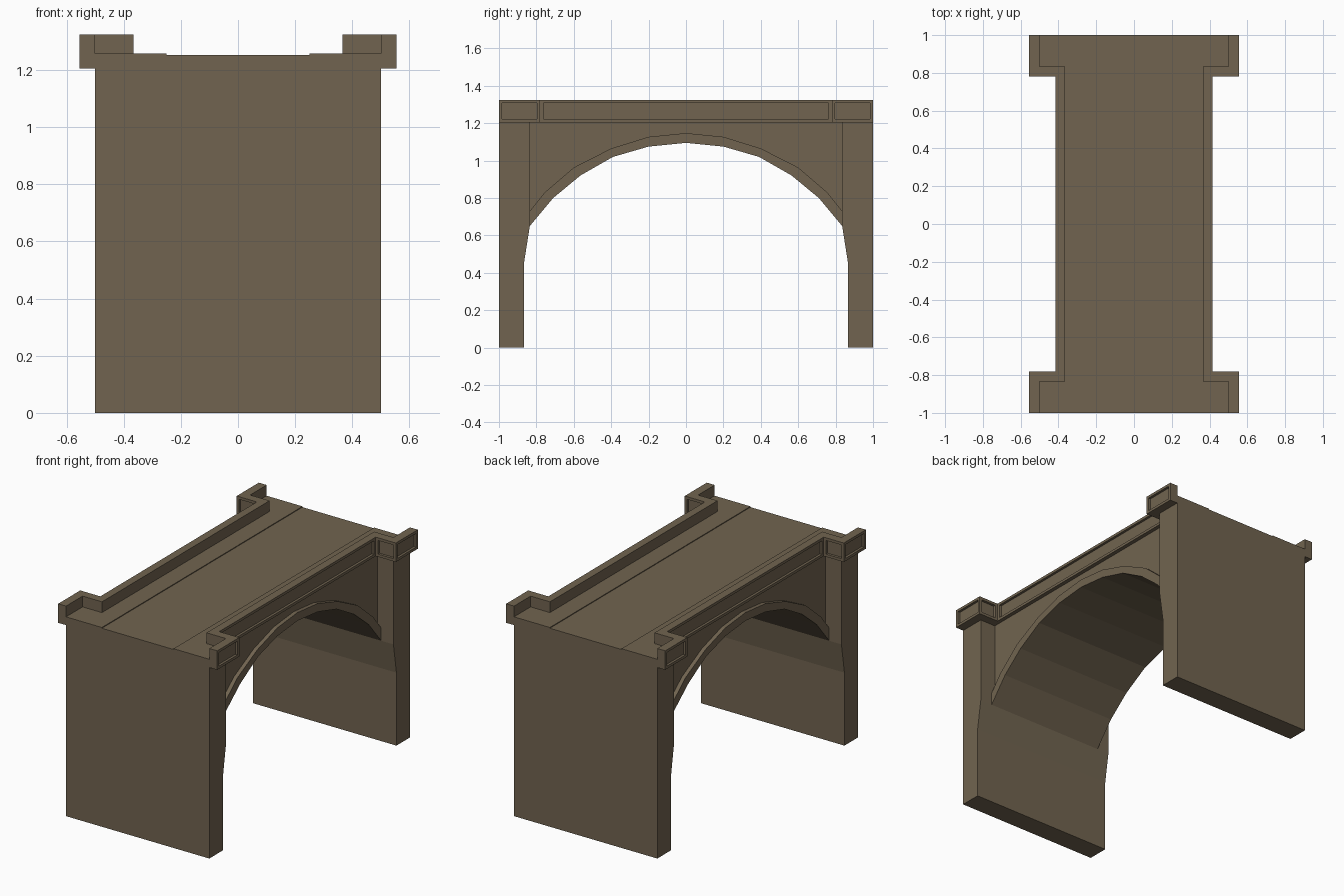
import bpy, bmesh
from mathutils import Vector

if "Cube" in bpy.data.objects:
    bpy.data.objects.remove(bpy.data.objects["Cube"])

stone = bpy.data.materials.new("brown stone")
stone.diffuse_color = (0.165, 0.127, 0.08, 1)
stone.use_nodes = True
stone.node_tree.nodes["Principled BSDF"].inputs["Base Color"].default_value = stone.diffuse_color


def prism(name, pts, axis, lo, hi, drop=None, panels=None):
    """Extrude a 2D profile along x (pts are y,z) or z (pts are x,y)."""
    bm = bmesh.new()

    def put(p, h):
        return bm.verts.new((h, p[0], p[1]) if axis == "x" else (p[0], p[1], h))
    a = [put(p, lo) for p in pts]
    b = [put(p, hi) for p in pts]
    bm.faces.new(a)
    bm.faces.new(b)
    n = len(pts)
    for i in range(n):
        j = (i + 1) % n
        bm.faces.new((a[i], a[j], b[j], b[i]))
    bmesh.ops.recalc_face_normals(bm, faces=bm.faces[:])
    if panels:
        # sunken rectangular panels
        fs = [f for f in bm.faces if panels(f.normal, f.calc_center_median())]
        bmesh.ops.inset_individual(bm, faces=fs, thickness=0.024, depth=0)
        bmesh.ops.inset_individual(bm, faces=fs, thickness=0.0005, depth=-0.015)
    if drop:
        # leave out faces buried against neighbouring parts
        fs = [f for f in bm.faces if drop(f.normal, f.calc_center_median())]
        bmesh.ops.delete(bm, geom=fs, context="FACES")
    me = bpy.data.meshes.new(name)
    bm.to_mesh(me)
    bm.free()
    me.materials.append(stone)
    ob = bpy.data.objects.new(name, me)
    bpy.context.collection.objects.link(ob)
    return ob


def mirrored(half):
    """Mirror a half curve that ends on the centre line."""
    return half + [(-y, z) for y, z in reversed(half[:-1])]


BASE, TOP = 1.205, 1.325
ROAD, CURB = 1.252, 1.257

inner = mirrored([(0.835, 0.65), (0.71, 0.80), (0.565, 0.92),
                  (0.39, 1.02), (0.2, 1.075), (0, 1.095)])
outer = mirrored([(0.835, 0.73), (0.755, 0.83), (0.6, 0.963),
                  (0.4, 1.065), (0.2, 1.127), (0, 1.147)])

# end piers
for s, tag in ((-1, "front"), (1, "back")):
    pts = [(1, 0), (1, BASE), (0.835, BASE), (0.835, 0.65), (0.865, 0.46), (0.865, 0)]
    prism(tag + "_pier", [(s * y, z) for y, z in pts], "x", -0.5, 0.5,
          drop=lambda n, c: n.z > 0.9)

# recessed side walls above the arch
prism("spandrel_walls", outer + [(-0.835, BASE), (0.835, BASE)], "x", -0.39, 0.39,
      drop=lambda n, c: abs(n.x) < 0.9)

# projecting arch ring with its soffit
prism("arch_ring", inner + outer[::-1], "x", -0.415, 0.415,
      drop=lambda n, c: abs(n.y) > 0.99)

# road deck
prism("road", [(-0.25, -1), (0.25, -1), (0.25, 1), (-0.25, 1)], "z", BASE, ROAD,
      drop=lambda n, c: n.z < -0.9 or abs(n.x) > 0.9)

for s, tag in ((-1, "left"), (1, "right")):
    # line shared by the pavement and the inside of the parapet
    edge = [(0.5, -1), (0.5, -0.835), (0.365, -0.835),
            (0.365, 0.835), (0.5, 0.835), (0.5, 1)]
    # raised pavement strip
    prism(tag + "_pavement", [(s * x, y) for x, y in [(0.25, -1)] + edge + [(0.25, 1)]],
          "z", BASE, CURB,
          drop=lambda n, c: n.z < -0.9 or (abs(c.x) > 0.3 and abs(c.y) < 0.99 and abs(n.z) < 0.5))
    # parapet with corner blocks and sunken panels
    outside = [(0.555, 1), (0.555, 0.78), (0.415, 0.78),
               (0.415, -0.78), (0.555, -0.78), (0.555, -1)]
    prism(tag + "_parapet", [(s * x, y) for x, y in edge + outside], "z", BASE, TOP,
          panels=lambda n, c: (n.x * s > 0.9 and c.x * s > 0.41)
          or (abs(n.y) > 0.9 and abs(abs(c.y) - 0.78) < 0.01))
